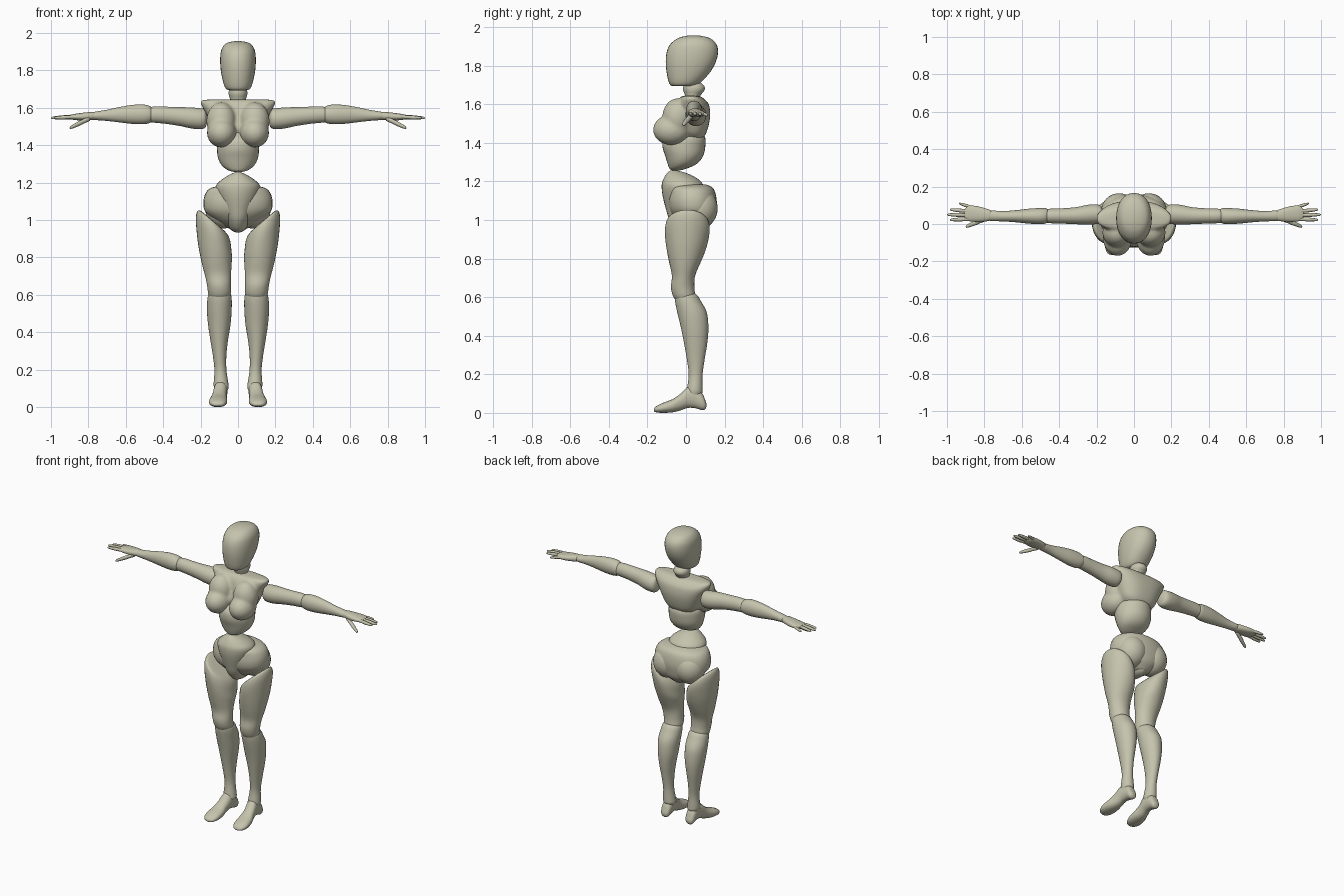
import bpy, bmesh, math
from mathutils import Vector

mat = bpy.data.materials.new("pale olive clay")
mat.diffuse_color = (0.56, 0.55, 0.42, 1)
SIDES = 32


def catmull(a, b, c, d, t):
    return [0.5 * (2 * q + (r - p) * t + (2 * p - 5 * q + 4 * r - s) * t * t
                   + (3 * q - p - 3 * r + s) * t ** 3) for p, q, r, s in zip(a, b, c, d)]


def loft(bm, axis, rings, power=2.0, warp=None, sides=SIDES, steps=4):
    """Rings are (position on axis, a min, a max, b min, b max)."""
    order = {'z': lambda t, a, b: (a, b, t), 'x': lambda t, a, b: (t, a, b),
             'y': lambda t, a, b: (a, t, b)}[axis]
    pts = [rings[0]] + list(rings) + [rings[-1]]
    path = [catmull(*pts[i:i + 4], s / steps)
            for i in range(len(rings) - 1) for s in range(steps)] + [list(rings[-1])]
    loops = []
    for t, a0, a1, b0, b1 in path:
        loop = []
        for k in range(sides):
            ang = 2 * math.pi * k / sides
            c, s = math.cos(ang), math.sin(ang)
            c = math.copysign(abs(c) ** (2 / power), c)
            s = math.copysign(abs(s) ** (2 / power), s)
            p = Vector(order(t, (a0 + a1) / 2 + c * (a1 - a0) / 2, (b0 + b1) / 2 + s * (b1 - b0) / 2))
            loop.append(bm.verts.new(warp(p) if warp else p))
        loops.append(loop)
    for lo, hi in zip(loops, loops[1:]):
        for k in range(sides):
            n = (k + 1) % sides
            bm.faces.new((lo[k], lo[n], hi[n], hi[k]))
    for loop in (loops[0], loops[-1]):
        bm.faces.new(loop)


def ball(bm, centre, radii):
    verts = bmesh.ops.create_uvsphere(bm, u_segments=32, v_segments=20, radius=1)['verts']
    for v in verts:
        v.co = Vector(c + r * q for c, r, q in zip(centre, radii, v.co))


def finger(bm, base, tip, r):
    rings = []
    for f, k in ((0, 1), (0.3, 0.95), (0.5, 1), (0.8, 0.8), (0.95, 0.55), (1, 0.12)):
        x, y, z = Vector(base).lerp(Vector(tip), f)
        rings.append((x, y - r * k, y + r * k, z - r * k, z + r * k))
    loft(bm, 'x', rings, sides=12, steps=3)


def finish(name, bm, mirror=False, fuse=0):
    bmesh.ops.recalc_face_normals(bm, faces=bm.faces)
    for f in bm.faces:
        f.smooth = True
    me = bpy.data.meshes.new(name)
    bm.to_mesh(me)
    bm.free()
    me.materials.append(mat)
    ob = bpy.data.objects.new(name, me)
    bpy.context.collection.objects.link(ob)
    if mirror:
        ob.modifiers.new("mirror", 'MIRROR').use_mirror_merge = False
    if fuse:
        m = ob.modifiers.new("fuse", 'REMESH')
        m.mode, m.voxel_size, m.use_smooth_shade = 'VOXEL', fuse, True
        s = ob.modifiers.new("soften", 'SMOOTH')
        s.factor, s.iterations = 0.5, 6
    return ob


def sym(rows):
    return [(z, -w, w, y0, y1) for z, w, y0, y1 in rows]


# Head
bm = bmesh.new()
loft(bm, 'z', sym([(1.693, .03, -.05, .03), (1.697, .058, -.078, .055), (1.72, .074, -.091, .085),
                   (1.77, .087, -.101, .128), (1.82, .094, -.105, .155), (1.87, .095, -.10, .166),
                   (1.91, .089, -.082, .158), (1.94, .07, -.045, .128), (1.953, .04, -.005, .085),
                   (1.957, .008, .03, .05)]), 2.15)
finish("head", bm)

# Neck
bm = bmesh.new()
loft(bm, 'z', sym([(1.58, .07, -.02, .07), (1.62, .045, -.005, .068), (1.645, .042, -.005, .075),
                   (1.675, .05, -.015, .097), (1.70, .045, -.01, .09), (1.72, .02, .02, .06)]))
finish("neck", bm)

# Chest with bust, fused into one soft form
bm = bmesh.new()
loft(bm, 'z', sym([(1.42, .08, -.03, .085), (1.45, .115, -.06, .105), (1.50, .14, -.075, .12),
                   (1.55, .16, -.06, .126), (1.60, .188, -.05, .118), (1.63, .202, -.035, .092),
                   (1.642, .185, -.02, .07), (1.645, .12, 0, .05)]), 2.5)
for s in (-1, 1):
    ball(bm, (s * .088, -.075, 1.467), (.078, .096, .079))
    ball(bm, (s * .09, -.045, 1.53), (.079, .078, .10))
finish("chest", bm, fuse=.009)

# Abdomen
bm = bmesh.new()
loft(bm, 'z', sym([(1.257, .015, -.07, -.03), (1.265, .05, -.085, 0), (1.29, .085, -.095, .055),
                   (1.33, .106, -.107, .088), (1.38, .112, -.122, .10), (1.43, .105, -.115, .098),
                   (1.47, .06, -.07, .06)]))
finish("abdomen", bm)

# Pelvis: belly, hips and buttocks
bm = bmesh.new()
loft(bm, 'z', sym([(.934, .012, -.005, .07), (.95, .04, -.045, .10), (1.0, .065, -.085, .125),
                   (1.06, .088, -.105, .13), (1.13, .112, -.122, .11), (1.18, .118, -.126, .09),
                   (1.21, .095, -.118, .065), (1.24, .05, -.10, .01), (1.257, .012, -.08, -.05)]))
loft(bm, 'z', sym([(.95, .04, .02, .10), (.99, .11, -.04, .14), (1.04, .172, -.08, .155),
                   (1.09, .185, -.093, .16), (1.14, .175, -.09, .152), (1.17, .148, -.085, .135),
                   (1.185, .09, -.06, .10)]), 2.2)
for s in (-1, 1):
    ball(bm, (s * .08, .07, 1.06), (.095, .094, .105))
finish("pelvis", bm)


# Thighs, with the top rim slanting up to the outside
def slant(p):
    w = min(1, max(0, (p.z - .72) / .24))
    p.z += .85 * (p.x - .13) * w * w * (3 - 2 * w)
    return p


bm = bmesh.new()
loft(bm, 'z', [(.57, .065, .135, -.04, .03), (.60, .04, .157, -.065, .048), (.65, .038, .165, -.078, .043),
               (.71, .037, .178, -.073, .047), (.78, .034, .198, -.087, .075), (.85, .032, .216, -.10, .102),
               (.92, .036, .225, -.109, .12), (.965, .042, .22, -.107, .122), (.988, .06, .205, -.095, .108),
               (.993, .10, .17, -.05, .06)], warp=slant)
finish("thigh", bm, mirror=True)

# Shins
bm = bmesh.new()
loft(bm, 'z', [(.08, .06, .12, .01, .07), (.105, .05, .128, .002, .085), (.13, .052, .13, .006, .086),
               (.20, .062, .126, .014, .086), (.28, .062, .135, .004, .097), (.36, .053, .148, -.01, .11),
               (.44, .04, .16, -.026, .116), (.52, .034, .166, -.045, .108), (.58, .034, .163, -.057, .077),
               (.61, .042, .155, -.055, .058), (.63, .07, .13, -.03, .03)])
finish("shin", bm, mirror=True)

# Feet
bm = bmesh.new()
loft(bm, 'y', [(-.167, .095, .12, .008, .02), (-.155, .073, .142, .003, .034), (-.12, .06, .155, 0, .052),
               (-.07, .058, .15, .003, .071), (-.03, .062, .138, .012, .098), (.01, .058, .13, .026, .135),
               (.05, .057, .125, .024, .135), (.085, .06, .122, .014, .10), (.10, .068, .114, .02, .065),
               (.106, .083, .10, .033, .048)], 2.2)
finish("foot", bm, mirror=True)

# Upper arms
bm = bmesh.new()
loft(bm, 'x', [(.165, .035, .07, 1.52, 1.555), (.175, .01, .095, 1.495, 1.59), (.20, 0, .105, 1.486, 1.597),
               (.25, -.003, .102, 1.49, 1.602), (.31, -.001, .09, 1.503, 1.604), (.38, .002, .084, 1.514, 1.606),
               (.44, .004, .082, 1.52, 1.608), (.475, .01, .078, 1.525, 1.60), (.49, .03, .06, 1.55, 1.58)])
finish("upper_arm", bm, mirror=True)

# Forearms
bm = bmesh.new()
loft(bm, 'x', [(.45, .03, .06, 1.55, 1.58), (.465, .006, .082, 1.523, 1.605), (.50, -.001, .085, 1.513, 1.617),
               (.56, .002, .082, 1.514, 1.616), (.63, .009, .074, 1.522, 1.605), (.70, .014, .069, 1.53, 1.59),
               (.77, .017, .072, 1.536, 1.578), (.79, .03, .06, 1.545, 1.57)])
finish("forearm", bm, mirror=True)

# Hands: palm, four fingers and a thumb
bm = bmesh.new()
loft(bm, 'x', [(.755, .03, .06, 1.55, 1.565), (.77, .018, .075, 1.537, 1.578), (.81, .012, .088, 1.533, 1.576),
               (.85, .012, .097, 1.533, 1.571), (.885, .016, .098, 1.537, 1.566), (.905, .03, .08, 1.545, 1.56)], 2.3)
for base, tip, r in [((.87, .027, 1.552), (.985, .022, 1.546), .0105),
                     ((.88, .047, 1.553), (1.0, .05, 1.546), .0105),
                     ((.88, .068, 1.553), (.985, .077, 1.546), .010),
                     ((.86, .087, 1.552), (.935, .11, 1.542), .009),
                     ((.79, .03, 1.545), (.90, -.015, 1.492), .0135)]:
    finger(bm, base, tip, r)
finish("hand", bm, mirror=True)
